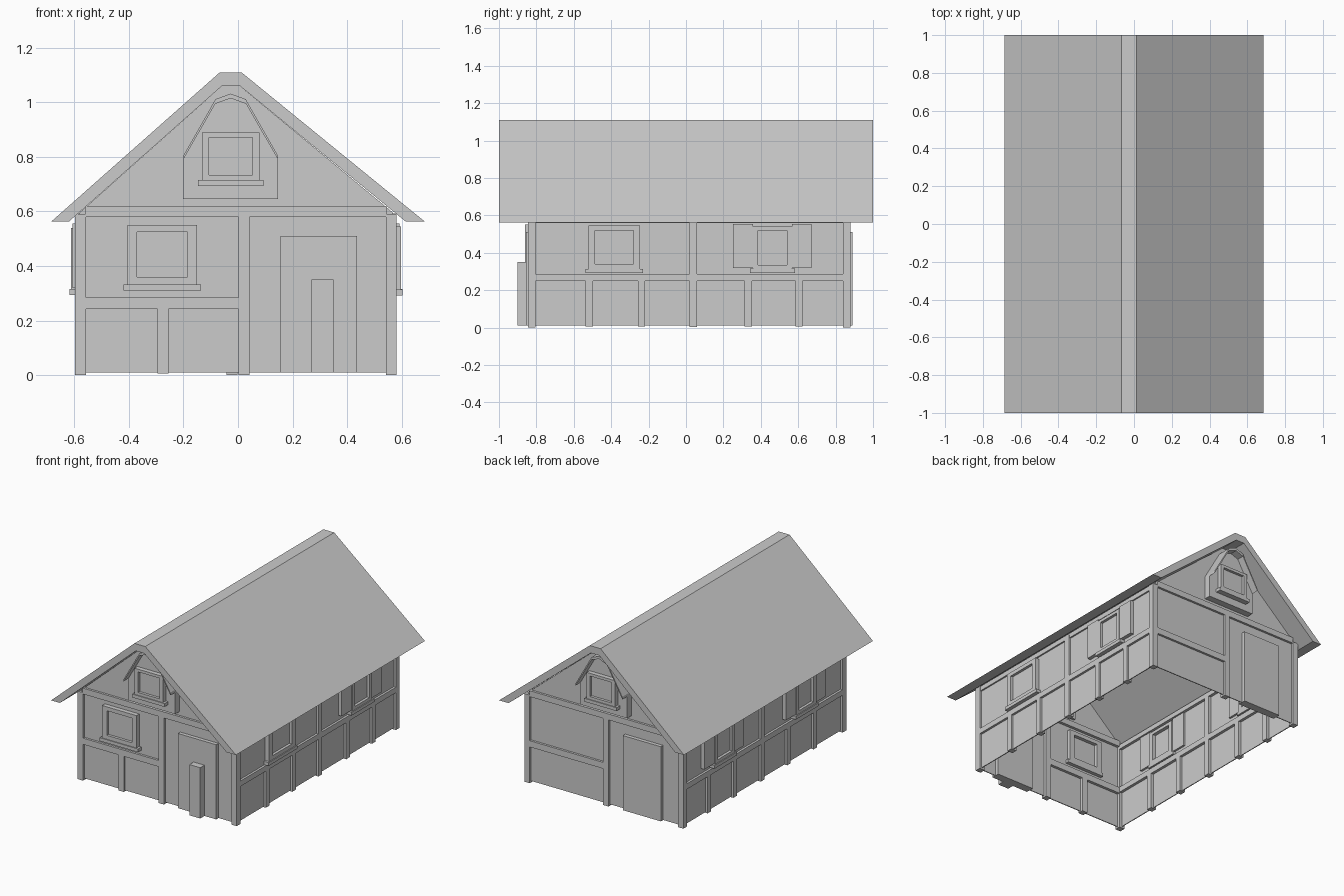
import bpy, bmesh
from mathutils import Matrix, Vector

if "Cube" in bpy.data.objects:
    bpy.data.objects.remove(bpy.data.objects["Cube"])


def prism(name, pts, d0, d1, M=Matrix.Identity(4)):
    """Extrude an (u, z) outline from depth d0 to d1 along local -y."""
    bm = bmesh.new()
    a = [bm.verts.new(M @ Vector((u, -d0, z))) for u, z in pts]
    b = [bm.verts.new(M @ Vector((u, -d1, z))) for u, z in pts]
    n = len(pts)
    bm.faces.new(a)
    bm.faces.new(b[::-1])
    for i in range(n):
        bm.faces.new((a[i], b[i], b[(i + 1) % n], a[(i + 1) % n]))
    bmesh.ops.recalc_face_normals(bm, faces=bm.faces)
    me = bpy.data.meshes.new(name)
    bm.to_mesh(me)
    bm.free()
    ob = bpy.data.objects.new(name, me)
    bpy.context.collection.objects.link(ob)
    return ob


def box(name, M, u0, u1, z0, z1, d0=-0.025, d1=0.015):
    return prism(name, [(u0, z0), (u1, z0), (u1, z1), (u0, z1)], d0, d1, M)


def wall_frame(x, y, quarter):
    """Local frame on a wall: u along it, -y outward, z up."""
    return Matrix.Translation((x, y, 0)) @ Matrix.Rotation(quarter * 1.5707963, 4, 'Z')


def window(name, M, u0, u1, z0, z1, d=0.0, b=0.035, back=-0.03):
    bz = b * 0.75
    f = d + 0.03
    box(name + "_frame_left", M, u0, u0 + b, z0, z1, back, f)
    box(name + "_frame_right", M, u1 - b, u1, z0, z1, back, f)
    box(name + "_frame_top", M, u0 + b, u1 - b, z1 - bz, z1, back, f)
    box(name + "_frame_bottom", M, u0 + b, u1 - b, z0, z0 + bz, back, f)
    box(name + "_pane", M, u0 + b, u1 - b, z0 + bz, z1 - bz, d - 0.005, d + 0.012)
    box(name + "_sill", M, u0 - 0.015, u1 + 0.015, z0 - 0.022, z0, back, d + 0.036)


def shuttered(name, M, c):
    window(name, M, c - 0.105, c + 0.105, 0.315, 0.54, b=0.028)
    for side, a in (("left", c - 0.21), ("right", c + 0.105)):
        box(f"{name}_shutter_{side}", M, a, a + 0.105, 0.32, 0.555, -0.02, 0.025)


front = wall_frame(0, -0.83, 0)
right = wall_frame(0.567, 0, 1)
back = wall_frame(0, 0.865, 2)
left = wall_frame(-0.582, 0, 3)

# Roof: folded slab with a flat ridge
prism("roof", [(-0.685, 0.563), (-0.067, 1.11), (0.013, 1.11), (0.685, 0.563),
               (0.615, 0.563), (0.005, 1.062), (-0.057, 1.062), (-0.62, 0.563)], -1, 1)

# Gable walls and side walls
gable = [(-0.582, 0.01), (0.567, 0.01), (0.567, 0.597), (0.005, 1.062),
         (-0.057, 1.062), (-0.582, 0.595)]
prism("front_wall", gable, -0.006, 0, front)
prism("back_wall", [(-u, z) for u, z in gable], -0.006, 0, back)
box("right_wall", right, -0.83, 0.865, 0.01, 0.595, -0.006, 0)
box("left_wall", left, -0.865, 0.83, 0.01, 0.595, -0.006, 0)

# Corner posts
for sx, x0 in (("left", -0.597), ("right", 0.542)):
    for sy, y0 in (("front", -0.845), ("back", 0.84)):
        box(f"{sy}_{sx}_post", Matrix.Identity(4), x0, x0 + 0.04, 0, 0.59,
            -y0 - 0.04, -y0)

# End walls: timbers, door and gable dormer
for name, M, s in (("front", front, 0), ("back", back, 0.03)):
    c = -0.027 if name == "front" else 0.027
    a, e = (-0.56, 0.545) if name == "front" else (-0.545, 0.56)
    box(name + "_centre_post", M, 0.002, 0.042, 0, 0.58)
    box(name + "_tie_beam", M, a, e, 0.58, 0.62)
    box(name + "_mid_beam", M, a, 0.002, 0.243, 0.285)
    box(name + "_door", M, 0.155, 0.437, 0.01, 0.51, -0.03, 0.025)
    # Dormer body with a thin folded hood over it
    hood = [(-0.174, 0.79), (-0.056, 0.995), (0, 1.015), (0.056, 0.995), (0.174, 0.79)]
    body = [(-0.174, 0.645)] + hood + [(0.174, 0.645)]
    prism(name + "_dormer", [(c + u, z) for u, z in body], -0.02, 0.045, M)
    cap = hood + [(u * 0.99, z + 0.017) for u, z in hood[::-1]]
    prism(name + "_dormer_hood", [(c + u, z) for u, z in cap], -0.02, 0.095, M)
    window(name + "_dormer_window", M, c - 0.105, c + 0.105, 0.715, 0.89,
           d=0.045, b=0.025, back=0.03)

# Front window, lower stud and the block beside the door
window("front_window", front, -0.405, -0.15, 0.333, 0.55)
box("front_lower_stud", front, -0.295, -0.255, 0.005, 0.243)
box("front_door_block", front, 0.27, 0.35, 0.01, 0.35, 0.01, 0.07)

# Long walls: timbers mirrored between the two sides
for name, M, s in (("right", right, 1), ("left", left, -1)):
    ends = sorted((-0.805 * s, 0.84 * s))
    box(name + "_mid_beam", M, *ends, 0.25, 0.287)
    box(name + "_top_beam", M, *ends, 0.56, 0.592, -0.025, 0.01)
    y = 0.04 * s
    box(name + "_centre_post", M, y - 0.02, y + 0.02, 0.002, 0.58)
    for i, y in enumerate((-0.517, -0.237, 0.333, 0.605)):
        box(f"{name}_stud_{i + 1}", M, y * s - 0.019, y * s + 0.019, 0.005, 0.25)

window("right_window", right, -0.522, -0.246, 0.313, 0.545)
shuttered("right_shuttered_window", right, 0.462)
shuttered("left_back_window", left, -0.462)
shuttered("left_front_window", left, 0.4)
